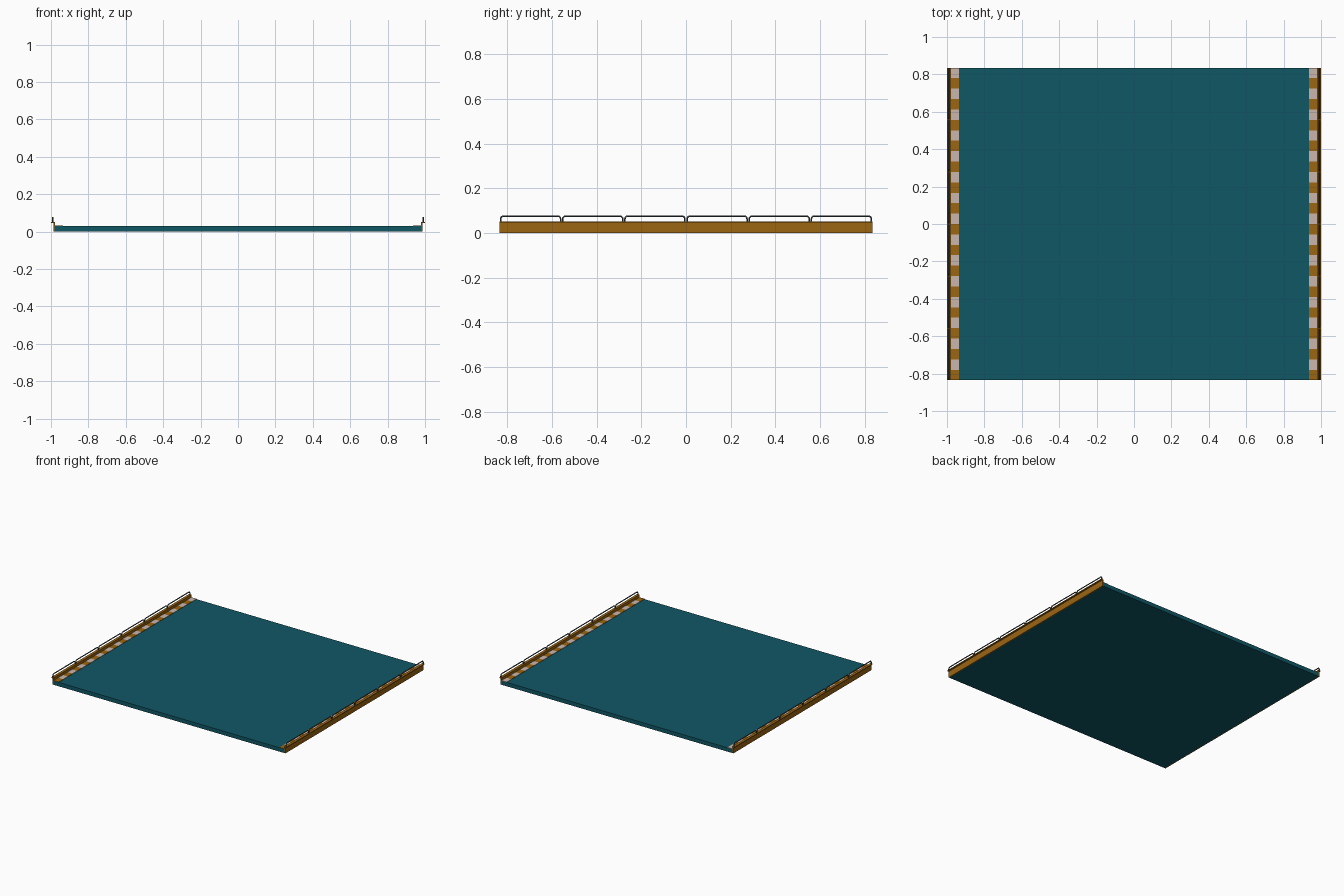
import bpy, bmesh, math
from mathutils import Vector

if "Cube" in bpy.data.objects:
    bpy.data.objects.remove(bpy.data.objects["Cube"])

HALF_Y = 0.835


def mat(name, rgb):
    m = bpy.data.materials.new(name)
    m.diffuse_color = (*rgb, 1)
    m.use_nodes = True
    m.node_tree.nodes["Principled BSDF"].inputs["Base Color"].default_value = m.diffuse_color
    return m


TEAL = mat("teal", (0.005, 0.095, 0.13))
BROWN = mat("ochre", (0.33, 0.13, 0.006))
PALE = mat("pale", (0.60, 0.47, 0.41))
METAL = mat("dark_metal", (0.06, 0.075, 0.075))


def finish(name, bm, mats):
    bmesh.ops.recalc_face_normals(bm, faces=bm.faces)
    me = bpy.data.meshes.new(name)
    bm.to_mesh(me)
    bm.free()
    ob = bpy.data.objects.new(name, me)
    bpy.context.collection.objects.link(ob)
    for m in mats:
        me.materials.append(m)
    return ob


def extrude_profile(name, pts, material):
    """Extrude an x-z outline along the whole length of the deck."""
    bm = bmesh.new()
    face = bm.faces.new([bm.verts.new((x, -HALF_Y, z)) for x, z in pts])
    new = bmesh.ops.extrude_face_region(bm, geom=[face])["geom"]
    bmesh.ops.translate(bm, vec=(0, 2 * HALF_Y, 0),
                        verts=[v for v in new if isinstance(v, bmesh.types.BMVert)])
    return finish(name, bm, [material])


# Deck slab
extrude_profile("deck", [(-0.981, 0), (0.981, 0), (0.981, 0.03), (-0.981, 0.03)], TEAL)


def kerb(side, s):
    # Upright kerb with an outward lip
    outline = [(0.979, 0), (0.987, 0), (0.987, 0.047), (0.999, 0.047),
               (0.999, 0.053), (0.979, 0.053)]
    extrude_profile(side + "_kerb", [(s * x, z) for x, z in outline], BROWN)

    # Chequered edge strip, alternating tiles
    bm = bmesh.new()
    step = 2 * HALF_Y / 30
    xs = (s * 0.936, s * 0.980)
    for i in range(30):
        y0, y1 = -HALF_Y + i * step, -HALF_Y + (i + 1) * step
        tile = bmesh.ops.create_cube(bm, size=1)["verts"]
        bmesh.ops.scale(bm, vec=(0.044, step, 0.003), verts=tile)
        bmesh.ops.translate(bm, vec=(sum(xs) / 2, (y0 + y1) / 2, 0.0315), verts=tile)
        for f in {f for v in tile for f in v.link_faces}:
            f.material_index = i % 2
    finish(side + "_edge_tiles", bm, [BROWN, PALE])

    # Six tubular guard rails with rounded corners
    cu = bpy.data.curves.new(side + "_guard_rails", "CURVE")
    cu.dimensions = "3D"
    cu.bevel_depth = 0.004
    cu.bevel_resolution = 1
    cu.use_fill_caps = True
    span, r, top = 2 * HALF_Y / 6, 0.012, 0.076
    for i in range(6):
        a = -HALF_Y + i * span + 0.005
        b = a + span - 0.010
        path = [(a, 0.05)]
        for k in range(5):
            t = math.radians(22.5 * k)
            path.append((a + r - r * math.cos(t), top - r + r * math.sin(t)))
        for k in range(5):
            t = math.radians(22.5 * k)
            path.append((b - r + r * math.sin(t), top - r + r * math.cos(t)))
        path.append((b, 0.05))
        sp = cu.splines.new("POLY")
        sp.points.add(len(path) - 1)
        for p, (y, z) in zip(sp.points, path):
            p.co = (s * 0.990, y, z, 1)
    cu.materials.append(METAL)
    ob = bpy.data.objects.new(side + "_guard_rails", cu)
    bpy.context.collection.objects.link(ob)


kerb("right", 1)
kerb("left", -1)
